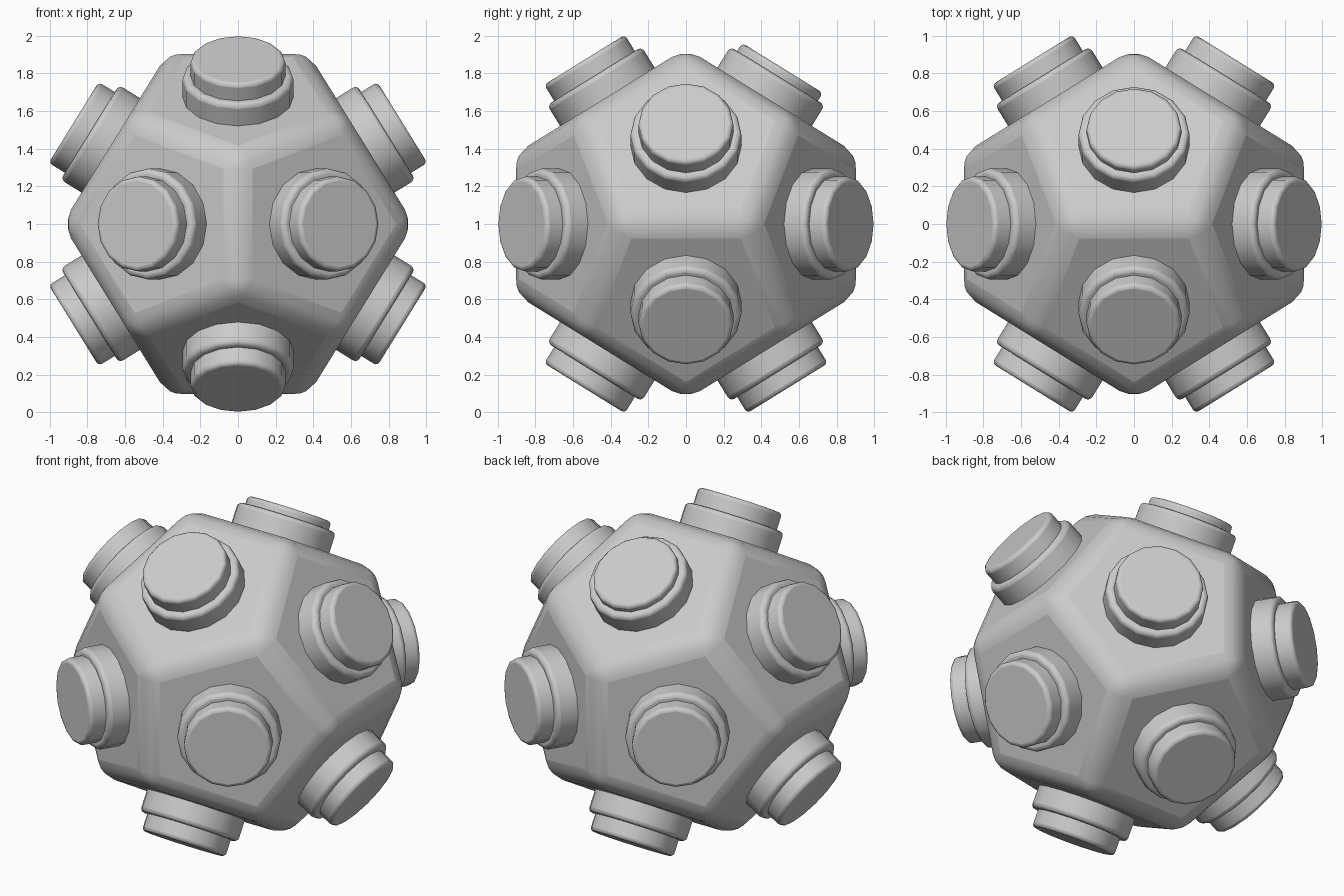
import bpy, bmesh, math
from mathutils import Vector

if "Cube" in bpy.data.objects:
    bpy.data.objects.remove(bpy.data.objects["Cube"])

PHI = (1 + 5 ** 0.5) / 2
CENTRE = Vector((0, 0, 1))
SIDES = 16


def finish(bm, name, bevel=0.0, segments=3):
    bmesh.ops.recalc_face_normals(bm, faces=bm.faces)
    mesh = bpy.data.meshes.new(name)
    bm.to_mesh(mesh)
    bm.free()
    obj = bpy.data.objects.new(name, mesh)
    bpy.context.collection.objects.link(obj)
    if bevel:
        mod = obj.modifiers.new("rounding", 'BEVEL')
        mod.width, mod.segments = bevel, segments
        mod.limit_method = 'ANGLE'
        mod.angle_limit = math.radians(40)
    bpy.ops.object.select_all(action='DESELECT')
    bpy.context.view_layer.objects.active = obj
    obj.select_set(True)
    bpy.ops.object.shade_smooth_by_angle(angle=math.radians(35))
    return obj


def cyclic(a, b):
    """All sign variations of (0, a, b) and its cyclic permutations."""
    for s in (-1, 1):
        for t in (-1, 1):
            v = (0, s * a, t * b)
            for k in range(3):
                yield Vector(v[k:] + v[:k])


# Body: rounded dodecahedron with unit corner radius
bm = bmesh.new()
corners = list(cyclic(PHI, 1 / PHI))
corners += [Vector((x, y, z)) for x in (-1, 1) for y in (-1, 1) for z in (-1, 1)]
for c in corners:
    bm.verts.new(c.normalized())
bmesh.ops.convex_hull(bm, input=bm.verts)
bmesh.ops.dissolve_limit(bm, angle_limit=math.radians(5), verts=bm.verts, edges=bm.edges)
body = finish(bm, "body", 0.09)
body.location = CENTRE


def disc(name, normal, radius, bottom, top, bevel):
    bm = bmesh.new()
    bmesh.ops.create_cone(bm, cap_ends=True, segments=SIDES, radius1=radius,
                          radius2=radius, depth=top - bottom)
    obj = finish(bm, name, bevel)
    obj.location = CENTRE + normal * (top + bottom) / 2
    obj.rotation_euler = normal.to_track_quat('Z', 'Y').to_euler()


# One collar and button per face; the upper back button is pressed in
for i, n in enumerate(cyclic(1, PHI)):
    n.normalize()
    pressed = n.y > 0.1 and n.z > 0.1
    disc(f"collar_{i}", n, 0.295, 0.74, 0.925, 0.025)
    disc(f"button_{i}", n, 0.252, 0.74, 0.975 if pressed else 1.026, 0.022)
